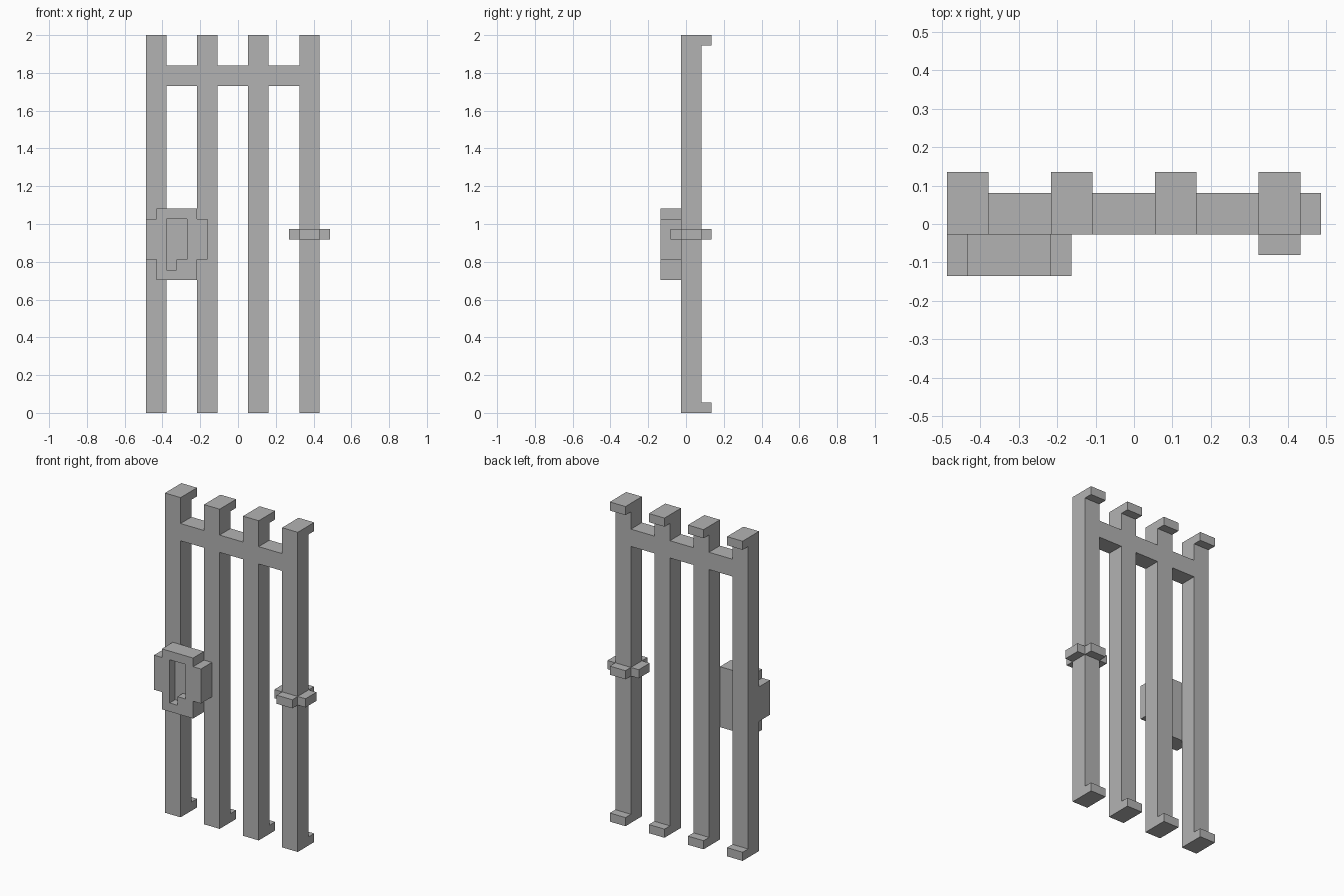
import bpy
import bmesh
from mathutils import Vector

cube = bpy.data.objects.get("Cube")
if cube:
    bpy.data.objects.remove(cube, do_unlink=True)

U = 2 / 37                     # one grid block
FRONT, BACK = -0.5, 1.5        # bar faces along y, in blocks

iron = bpy.data.materials.new("iron grey")
iron.use_nodes = True
GREY = (0.45, 0.45, 0.45, 1)
iron.diffuse_color = GREY
iron.node_tree.nodes["Principled BSDF"].inputs["Base Color"].default_value = GREY


def prism(name, loops, place, direction):
    """Fill outlines (the later ones are holes) and extrude them."""
    bm = bmesh.new()
    edges = []
    for loop in loops:
        verts = [bm.verts.new(Vector(place(a, b)) * U) for a, b in loop]
        edges += [bm.edges.new((v, verts[i - 1])) for i, v in enumerate(verts)]
    bmesh.ops.triangle_fill(bm, edges=edges, use_beauty=True)
    out = bmesh.ops.extrude_face_region(bm, geom=bm.faces[:])
    moved = [g for g in out["geom"] if isinstance(g, bmesh.types.BMVert)]
    bmesh.ops.translate(bm, verts=moved, vec=Vector(direction) * U)
    bmesh.ops.recalc_face_normals(bm, faces=bm.faces[:])
    mesh = bpy.data.meshes.new(name)
    bm.to_mesh(mesh)
    bm.free()
    mesh.materials.append(iron)
    obj = bpy.data.objects.new(name, mesh)
    bpy.context.collection.objects.link(obj)


def box(name, x0, x1, y0, y1, z0, z1):
    base = [(x0, y0), (x1, y0), (x1, y1), (x0, y1)]
    prism(name, [base], lambda a, b: (a, b, z0), (0, 0, z1 - z0))


# Upright bars with hooked ends
hook = BACK + 1
side = [(FRONT, 0), (hook, 0), (hook, 1), (BACK, 1),
        (BACK, 36), (hook, 36), (hook, 37), (FRONT, 37)]
bars = [-9, -4, 1, 6]
for i, x in enumerate(bars):
    prism(f"bar_{i + 1}", [side], lambda a, b: (x, a, b), (2, 0, 0))

# Cross rail between the bars
for i, x in enumerate(bars[:-1]):
    box(f"rail_{i + 1}", x + 2, x + 5, FRONT, BACK, 32, 34)

# Lock: solid back plate and front plate with a keyhole
outline = [(-8, 13), (-4, 13), (-4, 15), (-3, 15), (-3, 19), (-4, 19),
           (-4, 20), (-8, 20), (-8, 19), (-9, 19), (-9, 15), (-8, 15)]
keyhole = [(-7, 14), (-6, 14), (-6, 15), (-5, 15), (-5, 19), (-7, 19)]
prism("lock_back", [outline], lambda a, b: (a, FRONT - 1, b), (0, 1, 0))
prism("lock_front", [outline, keyhole], lambda a, b: (a, FRONT - 2, b), (0, 1, 0))

# Hinge collar around the last bar
box("collar_front", 6, 8, FRONT - 1, FRONT, 17, 18)
box("collar_back", 6, 8, BACK, BACK + 1, 17, 18)
box("collar_right", 5, 6, FRONT, BACK, 17, 18)
box("collar_left", 8, 9, FRONT, BACK, 17, 18)
